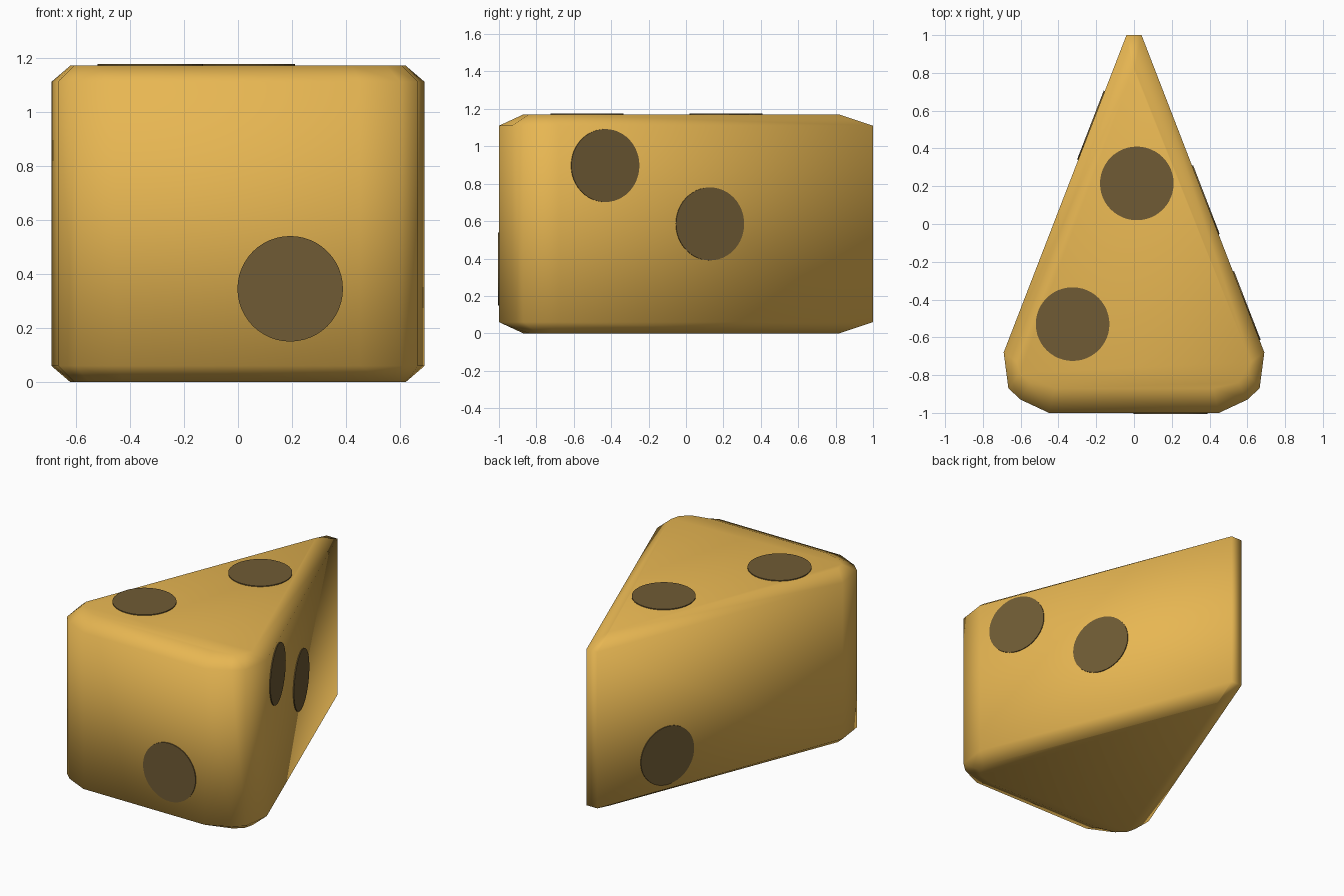
import bpy, bmesh
from mathutils import Vector

if "Cube" in bpy.data.objects:
    bpy.data.objects.remove(bpy.data.objects["Cube"])


def material(name, color):
    m = bpy.data.materials.new(name)
    m.diffuse_color = (*color, 1)
    m.use_nodes = True
    m.node_tree.nodes["Principled BSDF"].inputs["Base Color"].default_value = m.diffuse_color
    return m


CHEESE = material("cheese_yellow", (0.80, 0.47, 0.085))
HOLE = material("hole_brown", (0.16, 0.105, 0.035))


def add_object(name, bm, mat):
    bmesh.ops.recalc_face_normals(bm, faces=bm.faces[:])
    mesh = bpy.data.meshes.new(name)
    bm.to_mesh(mesh)
    bm.free()
    mesh.materials.append(mat)
    obj = bpy.data.objects.new(name, mesh)
    bpy.context.collection.objects.link(obj)
    return obj


# Wedge: mirrored half outlines, full size and inset for the bevelled rims
OUTER = [(0.04, 1.0), (0.69, -0.68), (0.665, -0.87), (0.60, -0.93), (0.45, -1.0)]
INNER = [(0.004, 0.82), (0.62, -0.73), (0.605, -0.79), (0.55, -0.84), (0.42, -0.87)]

bm = bmesh.new()
rings = []
for half, z in ((INNER, 0), (OUTER, 0.06), (OUTER, 1.11), (INNER, 1.17)):
    outline = half + [(-x, y) for x, y in reversed(half)]
    rings.append([bm.verts.new((x, y, z)) for x, y in outline])
for low, high in zip(rings, rings[1:]):
    n = len(low)
    for i in range(n):
        j = (i + 1) % n
        bm.faces.new((low[i], low[j], high[j], high[i]))
bm.faces.new(rings[0])
bm.faces.new(rings[-1])
for f in bm.faces:
    f.smooth = True
add_object("cheese_wedge", bm, CHEESE)


# Holes: thin dark discs lying on the faces
def hole(name, center, normal):
    bm = bmesh.new()
    bmesh.ops.create_cone(bm, cap_ends=True, segments=48, radius1=0.195,
                          radius2=0.195, depth=0.012)
    obj = add_object(name, bm, HOLE)
    obj.location = center
    obj.rotation_euler = Vector(normal).to_track_quat('Z', 'Y').to_euler()


def side_point(side, y, z):
    return (side * (0.04 + 0.65 / 1.68 * (1 - y)), y, z)


hole("front_hole", (0.193, -1, 0.345), (0, -1, 0))
hole("top_hole_back", (0.015, 0.215, 1.17), (0, 0, 1))
hole("top_hole_front", (-0.325, -0.53, 1.17), (0, 0, 1))
for name, side, y, z in (("right_hole_upper", 1, -0.433, 0.897),
                         ("right_hole_lower", 1, 0.127, 0.585),
                         ("left_hole", -1, 0.522, 0.285)):
    hole(name, side_point(side, y, z), (side * 1.68, 0.65, 0))
